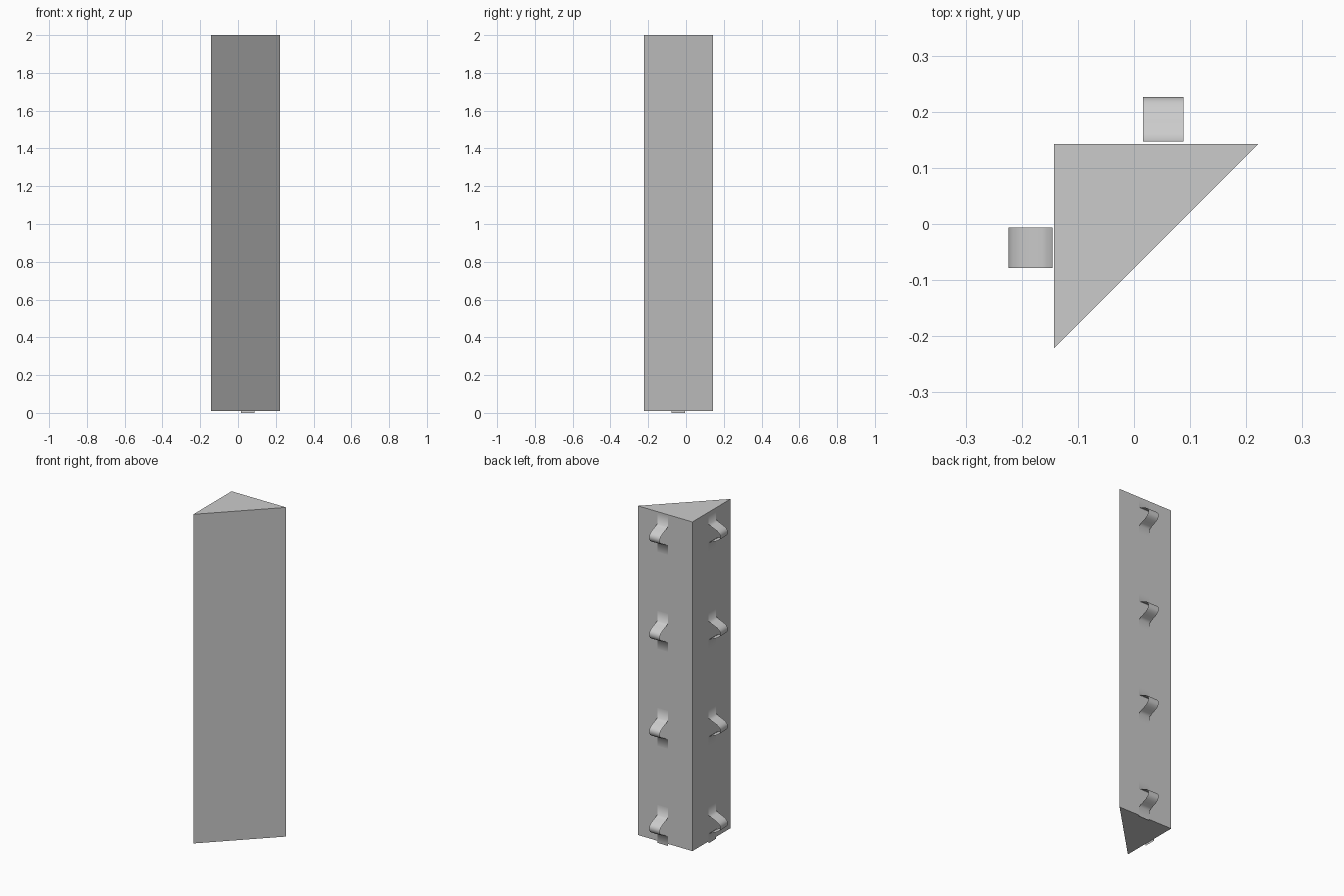
import bpy, math
from mathutils import Vector

if "Cube" in bpy.data.objects:
    bpy.data.objects.remove(bpy.data.objects["Cube"])


def make(name, verts, faces):
    me = bpy.data.meshes.new(name)
    me.from_pydata(verts, [], faces)
    ob = bpy.data.objects.new(name, me)
    bpy.context.collection.objects.link(ob)
    return ob


# Triangular column
tri = [(-0.143, 0.143), (-0.143, -0.222), (0.222, 0.143)]
verts = [(x, y, z) for z in (0.01, 2.0) for x, y in tri]
make("corner_column", verts,
     [(2, 1, 0), (3, 4, 5), (0, 1, 4, 3), (1, 2, 5, 4), (2, 0, 3, 5)])

# Clip profile: (distance from wall, height from clip middle), upper half
half = [(0.080, 0.0), (0.078, 0.012), (0.071, 0.022), (0.058, 0.031),
        (0.040, 0.039), (0.020, 0.047), (0.003, 0.056), (0.001, 0.115)]
profile = [(d, -h) for d, h in reversed(half[1:])] + half


# Thin spring clip bent from a strip, standing off a wall
def clip(name, wall_point, along, out, z_mid, width=0.072):
    vs = []
    for d, h in profile:
        for s in (-0.5, 0.5):
            p = Vector(wall_point) + Vector(along) * (s * width) + Vector(out) * d
            vs.append((p.x, p.y, z_mid + h))
    fs = [(2 * i, 2 * i + 1, 2 * i + 3, 2 * i + 2) for i in range(len(profile) - 1)]
    ob = make(name, vs, fs)
    for f in ob.data.polygons:
        f.use_smooth = True


# Four clips up each of the two square faces
for i in range(4):
    z = 0.115 + i * 0.5865
    clip(f"back_clip_{i}", (0.052, 0.146, 0), (-1, 0, 0), (0, 1, 0), z)
    clip(f"left_clip_{i}", (-0.144, -0.042, 0), (0, -1, 0), (-1, 0, 0), z)
